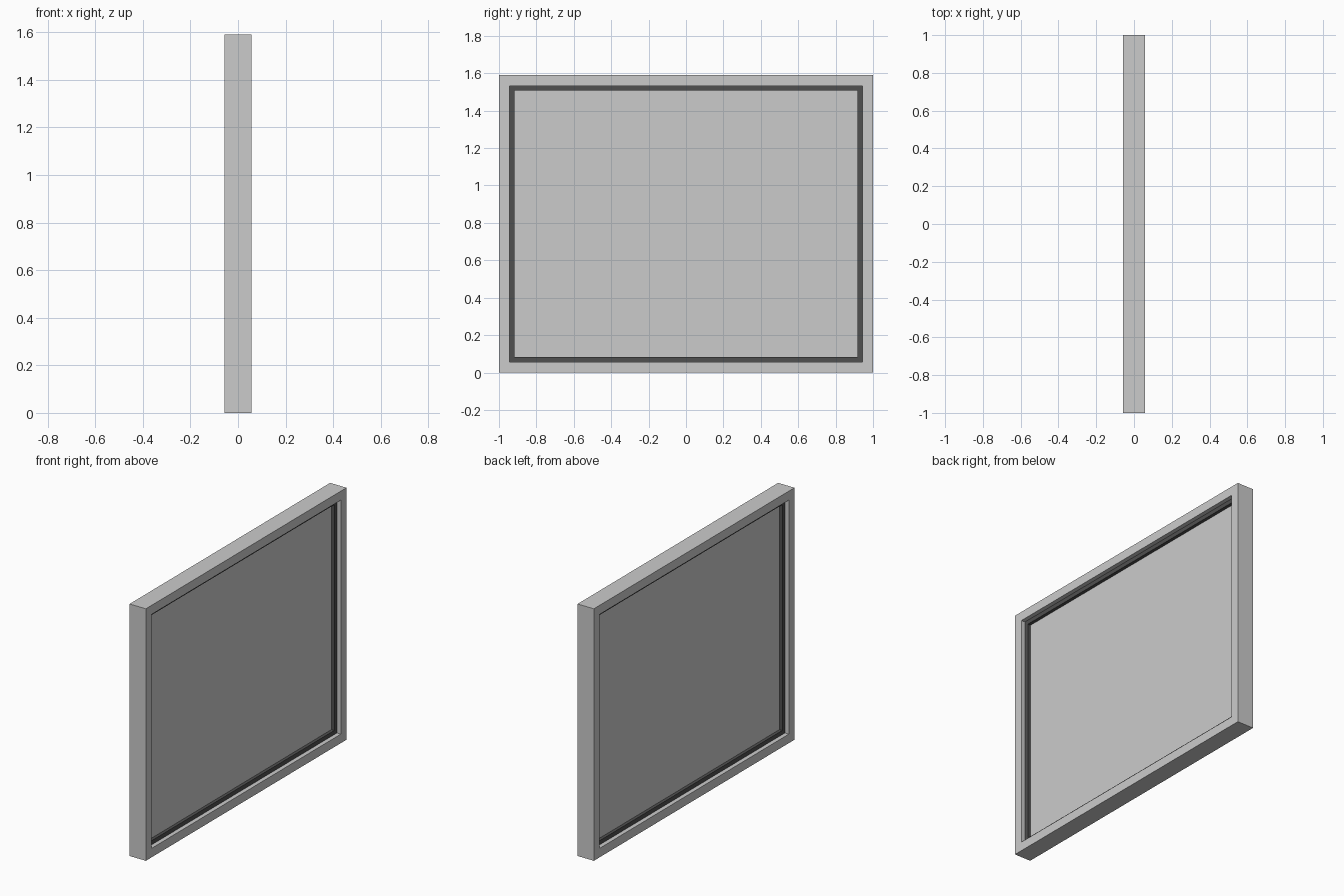
import bpy, bmesh

if "Cube" in bpy.data.objects:
    bpy.data.objects.remove(bpy.data.objects["Cube"])

HALF_W, HEIGHT = 1.0, 1.59      # outer half width (y) and height (z)
FRAME, SEAL = 0.057, 0.083      # inset of the frame and seal inner edges


def loop(bm, inset, x):
    """Rectangle of vertices, inset from the outer outline at depth x."""
    a, lo, hi = HALF_W - inset, inset, HEIGHT - inset
    return [bm.verts.new((x, y, z))
            for y, z in ((-a, lo), (a, lo), (a, hi), (-a, hi))]


def finish(name, bm, material=None):
    bmesh.ops.recalc_face_normals(bm, faces=bm.faces)
    mesh = bpy.data.meshes.new(name)
    bm.to_mesh(mesh)
    bm.free()
    obj = bpy.data.objects.new(name, mesh)
    bpy.context.collection.objects.link(obj)
    if material:
        mesh.materials.append(material)
    return obj


def ring(name, outer, inner, depth, material=None):
    """Rectangular border with a rectangular section."""
    bm = bmesh.new()
    h = depth / 2
    loops = [loop(bm, i, x) for i, x in
             ((outer, -h), (outer, h), (inner, h), (inner, -h))]
    for k in range(4):
        a, b = loops[k], loops[(k + 1) % 4]
        for j in range(4):
            n = (j + 1) % 4
            bm.faces.new((a[j], a[n], b[n], b[j]))
    return finish(name, bm, material)


# Dark rubber
rubber = bpy.data.materials.new("dark_rubber")
rubber.diffuse_color = (0.08, 0.08, 0.08, 1)
rubber.use_nodes = True
rubber.node_tree.nodes["Principled BSDF"].inputs["Base Color"].default_value = rubber.diffuse_color

# Outer frame and the recessed seal inside it
ring("window_frame", 0.0, FRAME, 0.114)
ring("glazing_seal", FRAME, SEAL, 0.06, rubber)

# Thin pane held by the seal
bm = bmesh.new()
back, front = loop(bm, SEAL, -0.01), loop(bm, SEAL, 0.01)
bm.faces.new(back)
bm.faces.new(front)
for j in range(4):
    n = (j + 1) % 4
    bm.faces.new((back[j], back[n], front[n], front[j]))
finish("glass_pane", bm)
